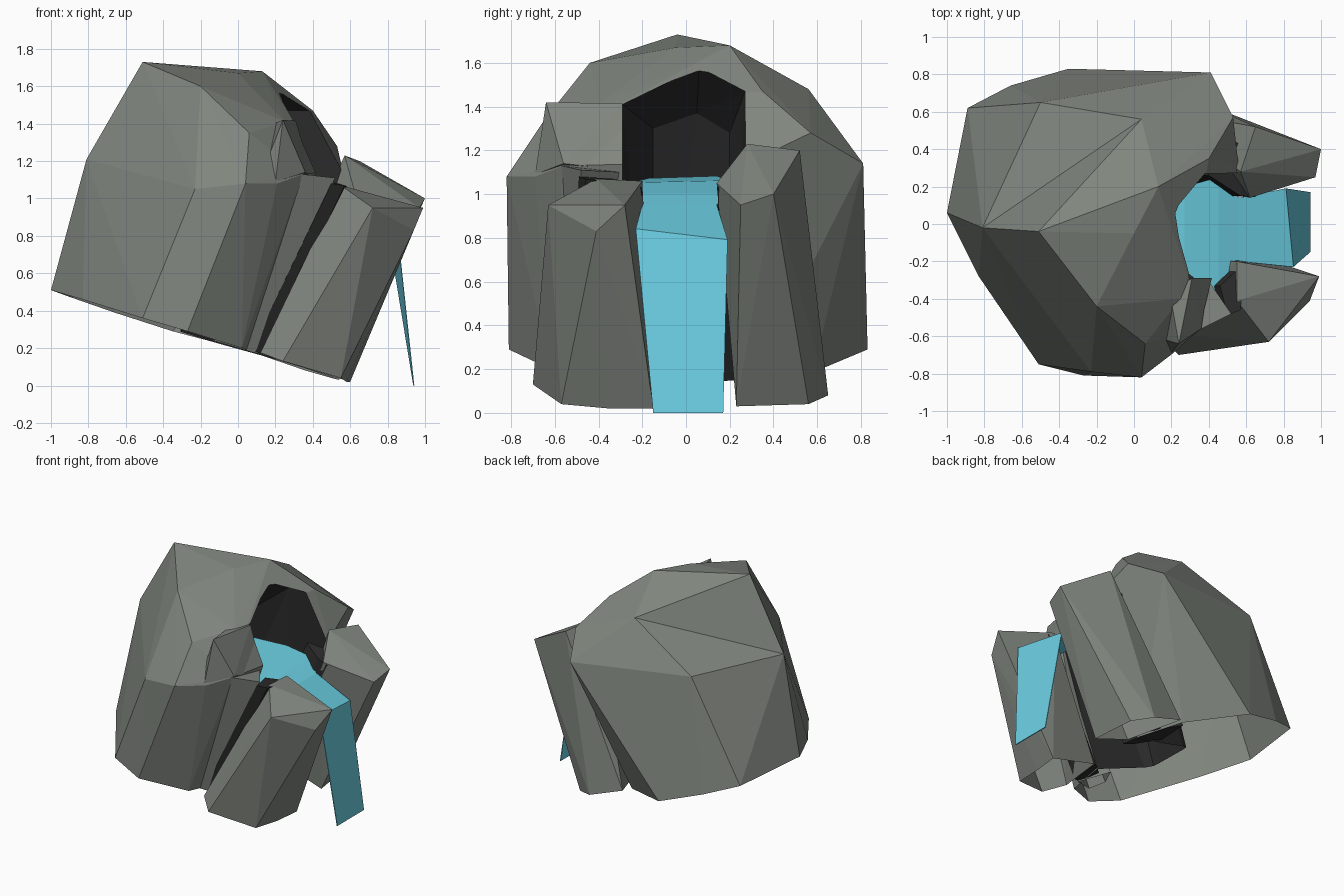
import bpy, bmesh
from mathutils import Vector

old = bpy.data.objects.get("Cube")
if old:
    bpy.data.objects.remove(old, do_unlink=True)


def material(name, rgb):
    m = bpy.data.materials.new(name)
    m.use_nodes = True
    m.diffuse_color = (*rgb, 1)
    bsdf = m.node_tree.nodes["Principled BSDF"]
    bsdf.inputs["Base Color"].default_value = (*rgb, 1)
    bsdf.inputs["Roughness"].default_value = 0.9
    return m


ROCK = material("grey rock", (0.215, 0.235, 0.208))
DARK = material("dark cave rock", (0.024, 0.024, 0.024))
WATER = material("blue water", (0.15, 0.63, 0.78))
DOWN = Vector((-.287, 0, -.958))  # the whole rock leans back


def finish(name, bm, mats, index=0):
    bmesh.ops.recalc_face_normals(bm, faces=bm.faces)
    for f in bm.faces:
        f.material_index = index
    me = bpy.data.meshes.new(name)
    bm.to_mesh(me)
    bm.free()
    for m in mats:
        me.materials.append(m)
    ob = bpy.data.objects.new(name, me)
    bpy.context.collection.objects.link(ob)
    return ob


def hull(name, points, mats, index=0, crease=None):
    """Faceted stone wrapped around corner points; crease is an edge to fold inward."""
    bm = bmesh.new()
    for p in points:
        bm.verts.new(p)
    res = bmesh.ops.convex_hull(bm, input=bm.verts)
    loose = {v for v in res["geom_interior"] + res["geom_unused"]
             if isinstance(v, bmesh.types.BMVert) and not v.link_faces}
    bmesh.ops.delete(bm, geom=list(loose), context="VERTS")
    if crease:
        ends = [Vector(p) for p in crease]
        fold = [e for e in bm.edges
                if all(min((v.co - p).length for p in ends) < .001 for v in e.verts)]
        bmesh.ops.rotate_edges(bm, edges=fold, use_ccw=False)
    bmesh.ops.dissolve_limit(bm, angle_limit=0.03, verts=bm.verts, edges=bm.edges)
    return finish(name, bm, mats, index)


def open_base(ob):
    """Remove the underside, leaving a hollow shell."""
    bm = bmesh.new()
    bm.from_mesh(ob.data)
    under = [f for f in bm.faces if f.material_index == 0 and f.normal.dot(DOWN) > .85]
    bmesh.ops.delete(bm, geom=under, context="FACES")
    bm.to_mesh(ob.data)
    bm.free()


def lean_down(top, lift):
    """Copy top corners down the lean to just above the base plane."""
    return [(x - .43, y * 1.03, .2 + lift - .3 * (x - .43)) for x, y, _ in top]


# Main boulder: tilted base ring, shoulder ring, crown
summit, back_corner = (-.51, -.04, 1.73), (-.5, .65, 1.21)
base = [(-1, .06, .51), (-.89, .62, .47), (-.66, .74, .39), (-.35, .83, .29),
        (.05, .58, .185), (.2, .3, .14), (.1, -.3, .17), (.02, -.62, .2),
        (-.27, -.81, .29), (-.51, -.75, .36), (-.83, -.28, .46)]
shoulder = [(-.81, -.02, 1.21), back_corner, (.41, .81, 1.14), (.53, .57, 1.28),
            (.56, .3, 1.15), (.39, -.29, 1.1), (.35, -.56, 1.13), (.21, -.69, 1.08),
            (.04, -.82, 1.08), (-.23, -.79, 1.05)]
crown = [summit, (-.2, -.44, 1.6), (.06, -.64, 1.35), (.25, -.4, 1.41),
         (.29, -.29, 1.42), (0, -.05, 1.67), (.13, .2, 1.68), (.4, .35, 1.47),
         (.04, .56, 1.48)]
boulder = hull("boulder", base + shoulder + crown, [ROCK, DARK],
               crease=(summit, back_corner))

# Cave and channel carved through the front
mouth = [(-.29, 1.41), (.06, 1.58), (.27, 1.47), (.28, -.1), (-.29, -.1)]
back = [(0, -.15, 1.3), (0, .05, 1.37), (0, .2, 1.28), (-.42, .2, -.1), (-.42, -.15, -.1)]
front = [(x, y, z) for x in (.24, .95) for y, z in mouth]
cutter = hull("cave_cutter", back + front, [ROCK, DARK], 1)
cutter.hide_render = True
mod = boulder.modifiers.new("cave", "BOOLEAN")
mod.operation, mod.solver, mod.object = "DIFFERENCE", "EXACT", cutter
bpy.context.view_layer.update()
carved = bpy.data.meshes.new_from_object(
    boulder.evaluated_get(bpy.context.evaluated_depsgraph_get()))
boulder.modifiers.clear()
boulder.data = carved
bpy.data.objects.remove(cutter, do_unlink=True)
open_base(boulder)

# Block jutting out beside the cave mouth, and the rock wedge beneath it
hull("mouth_block", [(.24, -.64, 1.42), (.31, -.29, 1.415), (.19, -.36, 1.4),
                     (.2, -.69, 1.09), (.36, -.56, 1.14), (.4, -.29, 1.11),
                     (.17, -.62, 1.24)], [ROCK])
wedge = [(.34, -.57, 1.13), (.52, -.48, 1.11), (.39, -.29, 1.1), (.3, -.45, 1.12)]
open_base(hull("channel_wedge", wedge + lean_down(wedge, 0), [ROCK]))

# Leaning pillars either side of the channel
open_base(hull("right_pillar", [
    (.55, -.2, 1.06), (.99, -.28, .95), (.94, -.41, .83), (.72, -.63, .95),
    (.55, -.41, 1.07), (.2, -.19, .14), (.6, -.15, .02), (.58, -.35, .02),
    (.55, -.57, .04), (.24, -.7, .13), (.12, -.58, .175)], [ROCK]))
open_base(hull("left_pillar", [
    (.57, .28, 1.23), (.65, .52, 1.2), (1, .4, 1), (.97, .25, .95), (.62, .14, 1.05),
    (.1, .62, .17), (.36, .65, .08), (.5, .56, .04), (.54, .23, .03),
    (.25, .23, .13)], [ROCK]))

# Dark rock in the joints between boulder and pillars
joints = {"right_joint": [(.46, -.33, 1.07), (.6, -.2, 1.03),
                          (.57, -.46, 1.07), (.5, -.49, 1.08)],
          "left_joint": [(.4, .26, 1.09), (.57, .15, 1.06), (.65, .145, 1.03),
                         (.58, .42, 1.1), (.42, .5, 1.1)]}
for name, top in joints.items():
    hull(name, top + lean_down(top, .01), [DARK])

# Stream flowing out of the cave, folding over into the fall
bm = bmesh.new()
sections = [(.03, -.17, .14, 1.07, 1.08), (.27, -.25, .2, 1.05, 1.06),
            (.45, -.39, .25, 1.0, 1.0), (.56, -.2, .14, .95, .95),
            (.83, -.23, .19, .84, .79), (.94, -.15, .17, 0, 0)]
rows = []
for i, (x, y0, y1, z0, z1) in enumerate(sections):
    skew = .02 if i == 4 else 0
    rows.append((bm.verts.new((x + skew, y0, z0)), bm.verts.new((x - skew, y1, z1))))
for a, b in zip(rows, rows[1:]):
    bm.faces.new((a[0], b[0], b[1], a[1]))
stream = finish("waterfall", bm, [WATER])
thick = stream.modifiers.new("thickness", "SOLIDIFY")
thick.thickness = .006
thick.offset = 0
